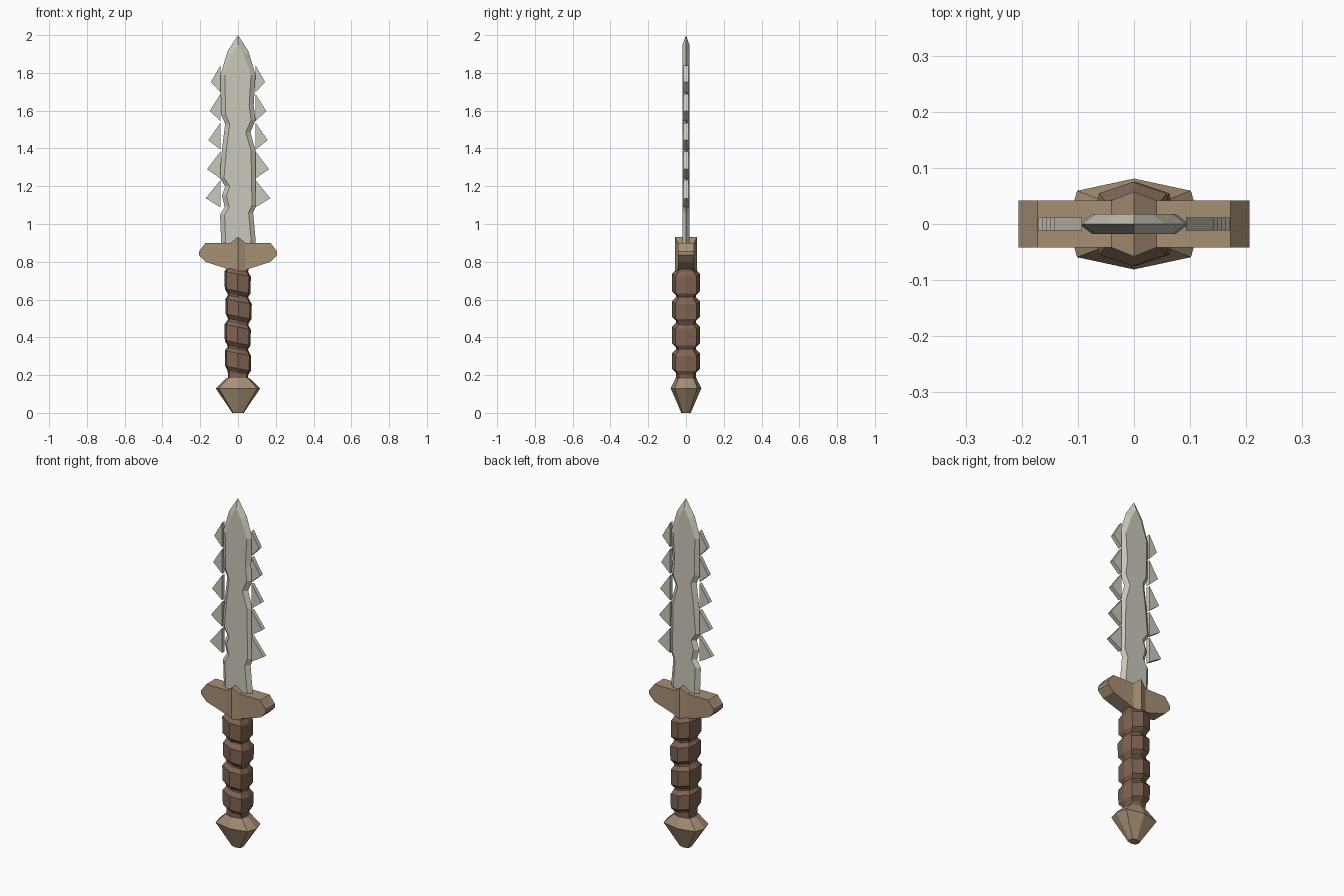
import bpy, bmesh

if "Cube" in bpy.data.objects:
    bpy.data.objects.remove(bpy.data.objects["Cube"])

def material(name, rgb):
    m = bpy.data.materials.new(name)
    m.diffuse_color = (*rgb, 1)
    m.use_nodes = True
    m.node_tree.nodes["Principled BSDF"].inputs["Base Color"].default_value = m.diffuse_color
    return m

BONE = material("pale bone steel", (0.60, 0.58, 0.49))
TAN = material("tan wood", (0.39, 0.28, 0.175))
LEATHER = material("brown leather", (0.21, 0.125, 0.085))

def make_object(name, bm, mat):
    bmesh.ops.recalc_face_normals(bm, faces=bm.faces)
    me = bpy.data.meshes.new(name)
    bm.to_mesh(me)
    bm.free()
    me.materials.append(mat)
    ob = bpy.data.objects.new(name, me)
    bpy.context.collection.objects.link(ob)
    return ob

def skin(name, rings, mat):
    """Join closed rings of equal length and cap both ends."""
    bm = bmesh.new()
    rows = [[bm.verts.new(p) for p in ring] for ring in rings]
    n = len(rows[0])
    for a, b in zip(rows, rows[1:]):
        for i in range(n):
            j = (i + 1) % n
            bm.faces.new((a[i], a[j], b[j], b[i]))
    bm.faces.new(rows[0])
    bm.faces.new(rows[-1])
    return make_object(name, bm, mat)

def octagon(rx, ry, z, slope=0.0, cx=0.0):
    """Flattened eight-sided ring, tilted along x by slope."""
    unit = [(1, 0), (.86, .73), (0, 1), (-.86, .73),
            (-1, 0), (-.86, -.73), (0, -1), (.86, -.73)]
    return [(cx + u * rx, v * ry, z - slope * u * rx) for u, v in unit]

# Pommel
skin("pommel", [octagon(.03, .025, 0), octagon(.118, .081, .13),
                octagon(.06, .055, .185)], TAN)

# Grip: four slanted leather swellings between narrow necks
rings = [octagon(.054, .052, .17), octagon(.054, .052, .205, .1)]
for low, high, cx in ((.235, .315, 0), (.37, .455, -.002),
                      (.51, .59, .003), (.645, .735, -.002)):
    rings += [octagon(.055, .054, low - .022, .2, cx),
              octagon(.068, .075, low, .2, cx),
              octagon(.070, .075, high, .2, cx),
              octagon(.056, .054, high + .022, .2, cx)]
rings.append(octagon(.056, .05, .79))
skin("grip", rings, LEATHER)

# Guard: sections along x, with a raised ridge in the middle
sections = [(-.206, .042, .835, .855), (-.172, .042, .80, .90),
            (-.04, .042, .757, .90), (0, .058, .745, .932),
            (.04, .042, .757, .90), (.172, .042, .80, .90),
            (.206, .042, .835, .855)]
skin("guard", [[(x, -w, lo), (x, w, lo), (x, w, hi), (x, -w, hi)]
               for x, w, lo, hi in sections], TAN)

# Blade: chipped outline with a sharp edge and a bevel up to the flat
right_edge = [(.09, .86), (.093, .92), (.08, 1.06), (.098, 1.10), (.093, 1.39),
              (.065, 1.485), (.093, 1.55), (.083, 1.63), (.093, 1.79), (.055, 1.915)]
left_edge = [(-.088, .86), (-.09, .92), (-.095, 1.05), (-.07, 1.09), (-.085, 1.15),
             (-.068, 1.20), (-.098, 1.245), (-.085, 1.395), (-.068, 1.53),
             (-.09, 1.58), (-.093, 1.79), (-.055, 1.915)]
bm = bmesh.new()
tip = bm.verts.new((0, 0, 2))
base = bm.verts.new((0, 0, .86))
flat_ends = [(bm.verts.new((0, y, .86)), bm.verts.new((0, y, 1.95)))
             for y in (-.018, .018)]
for edge in (left_edge, right_edge):
    s = 1 if edge[0][0] > 0 else -1
    outer = [bm.verts.new((x, 0, z)) for x, z in edge] + [tip]
    for y, (low, high) in zip((-.018, .018), flat_ends):
        inner = [bm.verts.new((x - s * .024, y, z - (.02 if z > 1.9 else 0)))
                 for x, z in edge] + [high]
        for i in range(len(edge)):
            bm.faces.new((outer[i], outer[i + 1], inner[i + 1], inner[i]))
        bm.faces.new([low] + inner)
        bm.faces.new((base, outer[0], inner[0], low))
make_object("blade", bm, BONE)

# Teeth: five hooked triangles down each side, longer toward the guard
for side, label in ((-1, "left"), (1, "right")):
    for i in range(5):
        top = 1.84 - .152 * i
        profile = [(.093, top), (.143 + .007 * i, top - .088 - .002 * i),
                   (.093, top - .143)]
        skin(f"{label}_tooth_{i + 1}",
             [[(side * x, y, z) for x, z in profile] for y in (-.012, .012)], BONE)
